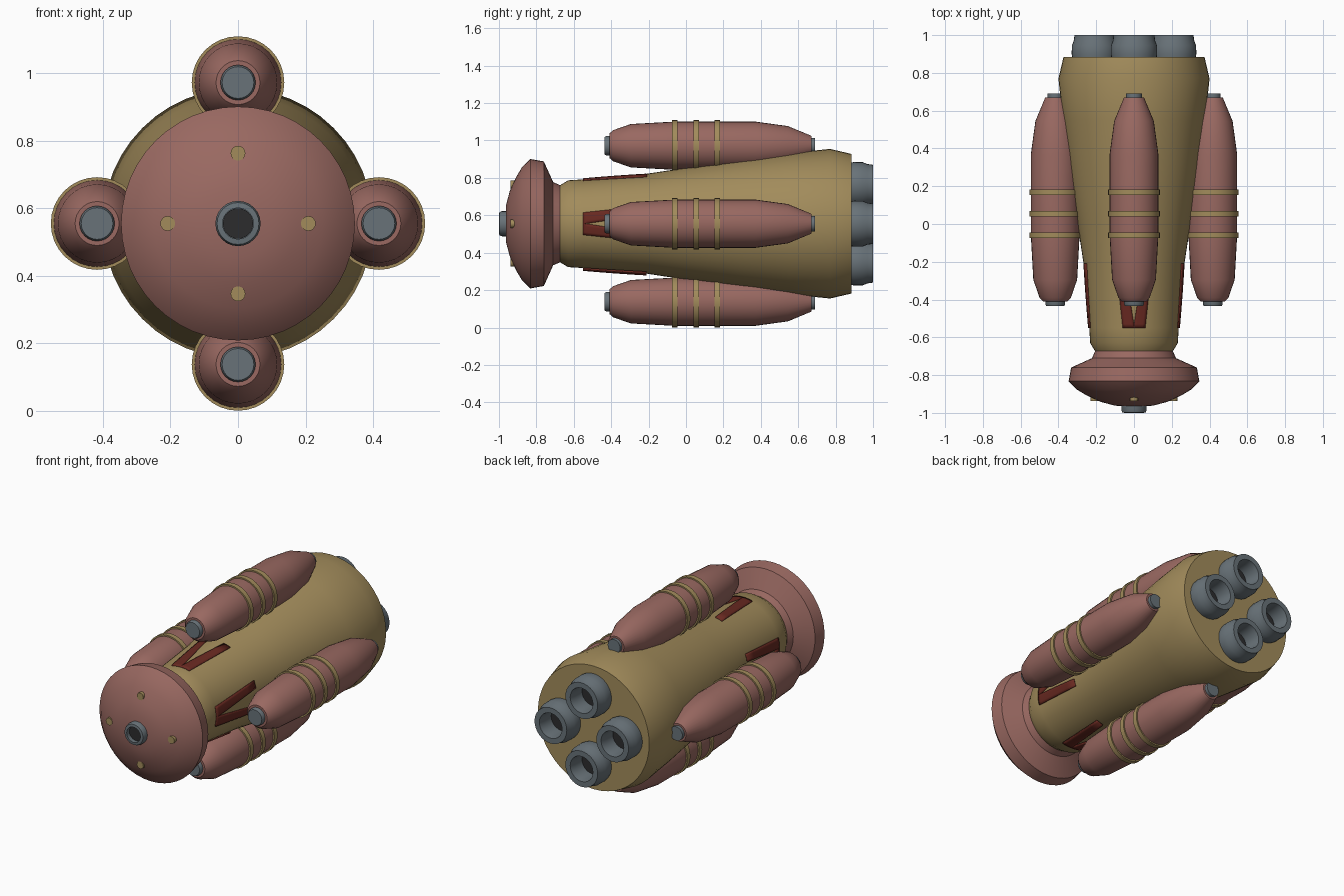
import bpy, bmesh
from math import sin, cos, pi, radians, sqrt

cube = bpy.data.objects.get("Cube")
if cube:
    bpy.data.objects.remove(cube)

AXIS_Z = 0.555
SIDES = (("left", 1, 0), ("top", 0, 1), ("right", -1, 0), ("bottom", 0, -1))


def material(name, rgb):
    mat = bpy.data.materials.new(name)
    mat.use_nodes = True
    colour = (*rgb, 1)
    mat.diffuse_color = colour
    mat.node_tree.nodes["Principled BSDF"].inputs["Base Color"].default_value = colour
    return mat


PINK = material("dusty pink", (0.32, 0.14, 0.12))
KHAKI = material("khaki", (0.36, 0.26, 0.105))
GREY = material("steel grey", (0.14, 0.17, 0.19))
RED = material("dark red", (0.14, 0.022, 0.015))
BLACK = material("near black", (0.025, 0.025, 0.027))


def finish(name, bm, mat):
    bmesh.ops.recalc_face_normals(bm, faces=bm.faces)
    mesh = bpy.data.meshes.new(name)
    for face in bm.faces:
        face.smooth = True
    bm.to_mesh(mesh)
    bm.free()
    mesh.set_sharp_from_angle(angle=radians(30))
    mesh.materials.append(mat)
    obj = bpy.data.objects.new(name, mesh)
    bpy.context.scene.collection.objects.link(obj)
    return obj


def lathe(name, profile, mat, x=0, z=0, segments=32):
    """Turn (y, radius) points about a front-to-back axis."""
    bm = bmesh.new()
    rings = []
    for y, r in profile:
        rings.append([bm.verts.new((x + r * cos(2 * pi * i / segments), y,
                                    AXIS_Z + z + r * sin(2 * pi * i / segments)))
                      for i in range(segments)])
    for a, b in zip(rings, rings[1:]):
        for i in range(segments):
            j = (i + 1) % segments
            bm.faces.new((a[i], a[j], b[j], b[i]))
    bmesh.ops.remove_doubles(bm, verts=bm.verts, dist=1e-5)
    return finish(name, bm, mat)


def disc(name, y0, y1, r, mat, x=0, z=0, segments=24):
    return lathe(name, [(y0, 0), (y0, r), (y1, r), (y1, 0)], mat, x, z, segments)


# Tapered hull
HULL = [(-0.675, 0.205), (-0.63, 0.232), (-0.55, 0.237), (-0.21, 0.267),
        (0, 0.299), (0.3, 0.345), (0.55, 0.377), (0.77, 0.4), (0.885, 0.373)]
lathe("hull", [(-0.675, 0)] + HULL + [(0.885, 0)], KHAKI, segments=48)

# Domed head with its centre port
lathe("head", [(-0.965, 0), (-0.962, 0.1), (-0.942, 0.175), (-0.908, 0.25),
               (-0.875, 0.305), (-0.832, 0.346), (-0.76, 0.333), (-0.71, 0.222),
               (-0.67, 0.205), (-0.67, 0)], PINK, segments=48)
lathe("port", [(-0.94, 0.067), (-0.985, 0.067), (-0.998, 0.062), (-1, 0.046),
               (-0.97, 0.046), (-0.97, 0)], GREY, segments=24)
disc("port_core", -0.976, -0.971, 0.045, BLACK)


def hull_radius(y):
    for (y0, r0), (y1, r1) in zip(HULL, HULL[1:]):
        if y0 <= y <= y1:
            return r0 + (r1 - r0) * (y - y0) / (y1 - y0)


def marking(name, sx, sz):
    """Thin V plate wrapped over the hull, open towards the back."""
    bm = bmesh.new()
    steps = 4
    front, back = -0.55, -0.21
    for hand in (1, -1):
        rows = []
        for t in (0, 0.06, 0.3, 0.55, 0.8, 1):
            y = front + (back - front) * t
            inner, outer = 0.055 * max(0, t - 0.05), 0.06 + 0.036 * t
            r = hull_radius(y) + 0.006
            row = []
            for i in range(steps + 1):
                u = hand * (inner + (outer - inner) * i / steps)
                d = sqrt(r * r - u * u)
                row.append(bm.verts.new((sx * d + sz * u, y, AXIS_Z + sz * d - sx * u)))
            rows.append(row)
        for a, b in zip(rows, rows[1:]):
            for i in range(steps):
                bm.faces.new((a[i], a[i + 1], b[i + 1], b[i]))
    bmesh.ops.remove_doubles(bm, verts=bm.verts, dist=1e-5)
    bmesh.ops.recalc_face_normals(bm, faces=bm.faces)
    # Make the plate face outwards, then thicken it into the hull
    bm.faces.ensure_lookup_table()
    normal = bm.faces[0].normal
    if normal.x * sx + normal.z * sz < 0:
        bmesh.ops.reverse_faces(bm, faces=bm.faces)
    obj = finish(name, bm, RED)
    thick = obj.modifiers.new("thickness", "SOLIDIFY")
    thick.thickness = 0.009
    thick.offset = -1


POD = [(-0.41, 0), (-0.41, 0.065), (-0.39, 0.083), (-0.295, 0.116), (-0.06, 0.129),
       (0.37, 0.129), (0.545, 0.105), (0.67, 0.053), (0.67, 0)]

for side, sx, sz in SIDES:
    # Side pod with end caps and three bands
    px, pz = sx * 0.417, sz * 0.417
    lathe(side + "_pod", POD, PINK, px, pz)
    lathe(side + "_pod_front_cap", [(-0.4, 0.052), (-0.425, 0.052), (-0.435, 0.047),
                                    (-0.435, 0)], GREY, px, pz, 24)
    disc(side + "_pod_rear_cap", 0.66, 0.69, 0.042, GREY, px, pz)
    for n, y in enumerate((-0.06, 0.055, 0.168)):
        disc(f"{side}_pod_band_{n + 1}", y - 0.015, y + 0.015, 0.137, KHAKI, px, pz, 32)

    # Painted V on the hull and stud on the head
    marking(side + "_marking", sx, sz)
    disc(side + "_head_stud", -0.938, -0.9, 0.022, KHAKI, sx * 0.208, sz * 0.208, 16)

    # Rear engine with a hollow bore
    ex, ez = sx * 0.207, sz * 0.207
    lathe(side + "_engine", [(0.87, 0.118), (0.9, 0.123), (0.945, 0.122), (0.97, 0.112),
                             (1, 0.108), (1, 0.076), (0.96, 0.07), (0.89, 0.07),
                             (0.89, 0)], GREY, ex, ez)
    disc(side + "_engine_core", 0.891, 0.897, 0.069, BLACK, ex, ez)
